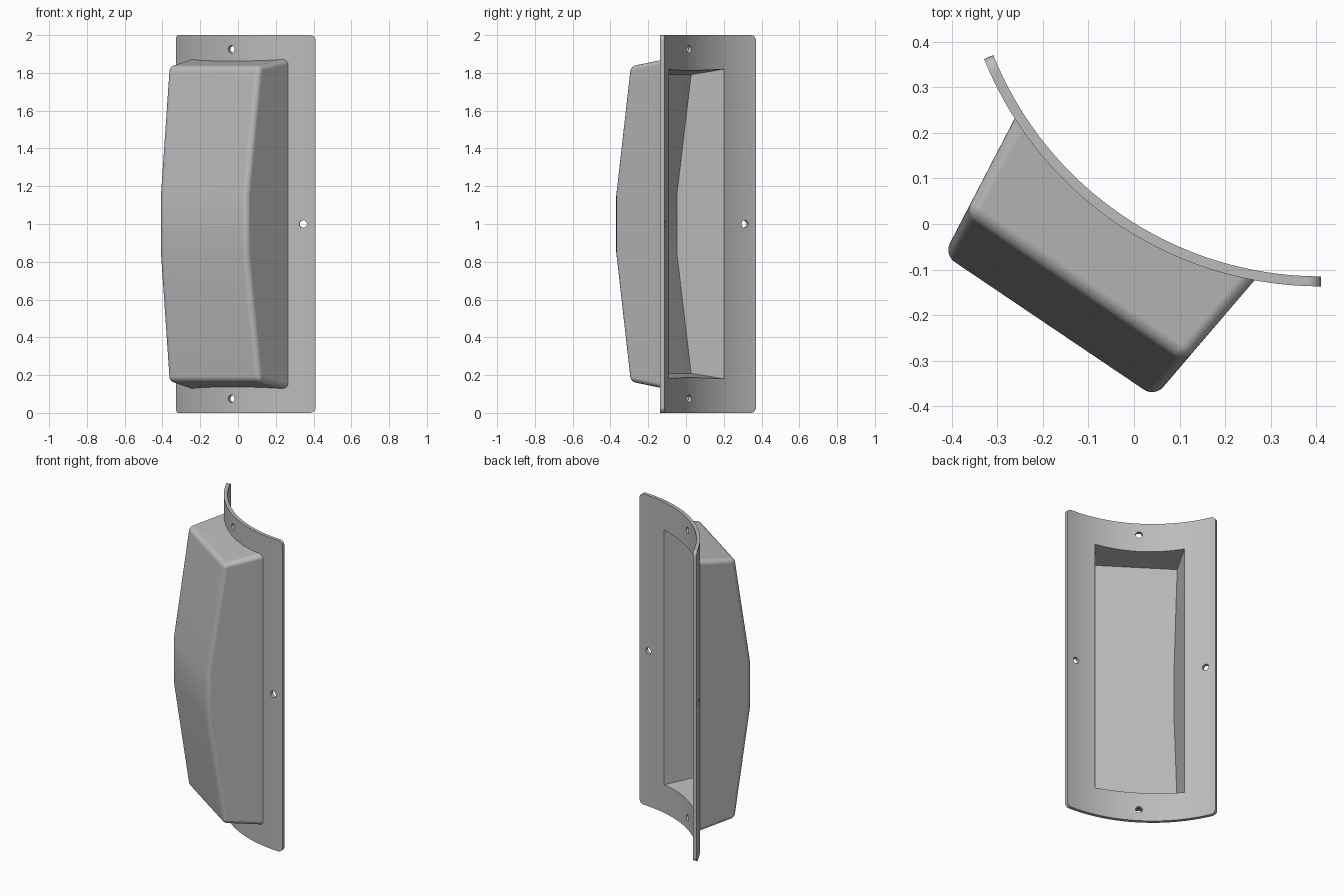
import bpy
import bmesh
from math import sin, cos, pi, radians
from mathutils import Vector, Matrix

if "Cube" in bpy.data.objects:
    bpy.data.objects.remove(bpy.data.objects["Cube"], do_unlink=True)

# Axis of the curved flange, and the direction the housing points
AXIS = Vector((0.41, 0.66, 0))
MID = radians(236)
OUT = Vector((cos(MID), sin(MID), 0))
SIDE = Vector((-sin(MID), cos(MID), 0))
R_OUT, R_IN = 0.797, 0.775
HALF_SPAN = radians(34.1)
CORNER = 0.03

grey = bpy.data.materials.new("plain grey")
grey.use_nodes = True
grey.diffuse_color = (0.5, 0.5, 0.5, 1)
grey.node_tree.nodes["Principled BSDF"].inputs["Base Color"].default_value = (0.5, 0.5, 0.5, 1)


def finish(bm, name):
    bmesh.ops.recalc_face_normals(bm, faces=bm.faces)
    mesh = bpy.data.meshes.new(name)
    bm.to_mesh(mesh)
    bm.free()
    mesh.materials.append(grey)
    obj = bpy.data.objects.new(name, mesh)
    bpy.context.collection.objects.link(obj)
    return obj


def combine(target, tool, operation):
    """Apply a boolean and discard the tool."""
    mod = target.modifiers.new(operation, 'BOOLEAN')
    mod.operation, mod.object, mod.solver = operation, tool, 'EXACT'
    bpy.context.view_layer.objects.active = target
    bpy.ops.object.modifier_apply(modifier=mod.name)
    bpy.data.objects.remove(tool, do_unlink=True)


def tapered_block(name, half_width, half_height, end_depth, mid_depth, height_draft, rounding=0):
    """Block with drafted walls and a front that is bowed in three flats."""
    back, ref, width_draft = 0.6, 0.73, 0.115
    top = [(d, half_height - height_draft * (d - ref)) for d in (back, end_depth)]
    top.append((mid_depth, 0.15))
    outline = top + [(d, -h) for d, h in reversed(top)]
    bm = bmesh.new()
    sides = []
    for s in (-1, 1):
        sides.append([bm.verts.new(AXIS + OUT * d + SIDE * s * (half_width - width_draft * (d - ref))
                                   + Vector((0, 0, 1 + h))) for d, h in outline])
        bm.faces.new(sides[-1])
    for i in range(len(outline)):
        j = (i + 1) % len(outline)
        bm.faces.new((sides[0][i], sides[0][j], sides[1][j], sides[1][i]))
    bmesh.ops.recalc_face_normals(bm, faces=bm.faces)
    if rounding:
        def is_back(edge):
            return all((v.co - AXIS).dot(OUT) < back + 0.01 for v in edge.verts)
        edges = [e for e in bm.edges if e.calc_face_angle() > radians(30) and not is_back(e)]
        bmesh.ops.bevel(bm, geom=edges, offset=rounding, offset_type='OFFSET',
                        segments=6, profile=0.5, affect='EDGES')
    return finish(bm, name)


def cylinder(name, radius, length, matrix, segments):
    bm = bmesh.new()
    bmesh.ops.create_cone(bm, cap_ends=True, segments=segments, radius1=radius,
                          radius2=radius, depth=length, matrix=matrix)
    return finish(bm, name)


# Curved flange with rounded corners, built column by column
arc = CORNER / R_OUT
turns = [i * pi / 12 for i in range(7)]
right_end = [(HALF_SPAN - arc + arc * sin(t), 1 - CORNER + CORNER * cos(t)) for t in turns]
inner = HALF_SPAN - arc
columns = [(-a, h) for a, h in reversed(right_end)]
columns += [(-inner + 2 * inner * i / 56, 1) for i in range(1, 56)] + right_end
bm = bmesh.new()
rings = []
for a, h in columns:
    ray = Vector((cos(MID + a), sin(MID + a), 0))
    rings.append([bm.verts.new(AXIS + ray * r + Vector((0, 0, 1 + z)))
                  for r, z in ((R_IN, -h), (R_OUT, -h), (R_OUT, h), (R_IN, h))])
for p, q in zip(rings, rings[1:]):
    for i in range(4):
        j = (i + 1) % 4
        bm.faces.new((p[i], p[j], q[j], q[i]))
bm.faces.new(rings[0])
bm.faces.new(rings[-1])
cover = finish(bm, "flanged_cover")

# Bowed housing, trimmed to the curve and joined to the flange
housing = tapered_block("housing", 0.318, 0.873, 0.965, 1.066, 0.16, 0.028)
trim = cylinder("trim_cutter", (R_IN + R_OUT) / 2, 4, Matrix.Translation(AXIS), 160)
combine(housing, trim, 'DIFFERENCE')
combine(cover, housing, 'UNION')

# Hollow, open to the rear
cavity = tapered_block("cavity_cutter", 0.262, 0.82, 0.925, 1.01, 0.15)
combine(cover, cavity, 'DIFFERENCE')

# Four screw holes drilled square to the curve
for angle, z in ((0, 0.075), (0, 1.925), (-29.3, 1), (29.3, 1)):
    a = MID + radians(angle)
    ray = Vector((cos(a), sin(a), 0))
    place = Matrix.Translation(AXIS + ray * R_OUT + Vector((0, 0, z)))
    place = place @ ray.to_track_quat('Z', 'Y').to_matrix().to_4x4()
    combine(cover, cylinder("hole_cutter", 0.02, 0.15, place, 24), 'DIFFERENCE')

# Smooth curves with crisp edges
bpy.ops.object.select_all(action='DESELECT')
cover.select_set(True)
bpy.context.view_layer.objects.active = cover
bpy.ops.object.shade_smooth_by_angle(angle=radians(20))
weighted = cover.modifiers.new("even_shading", 'WEIGHTED_NORMAL')
weighted.keep_sharp = True
